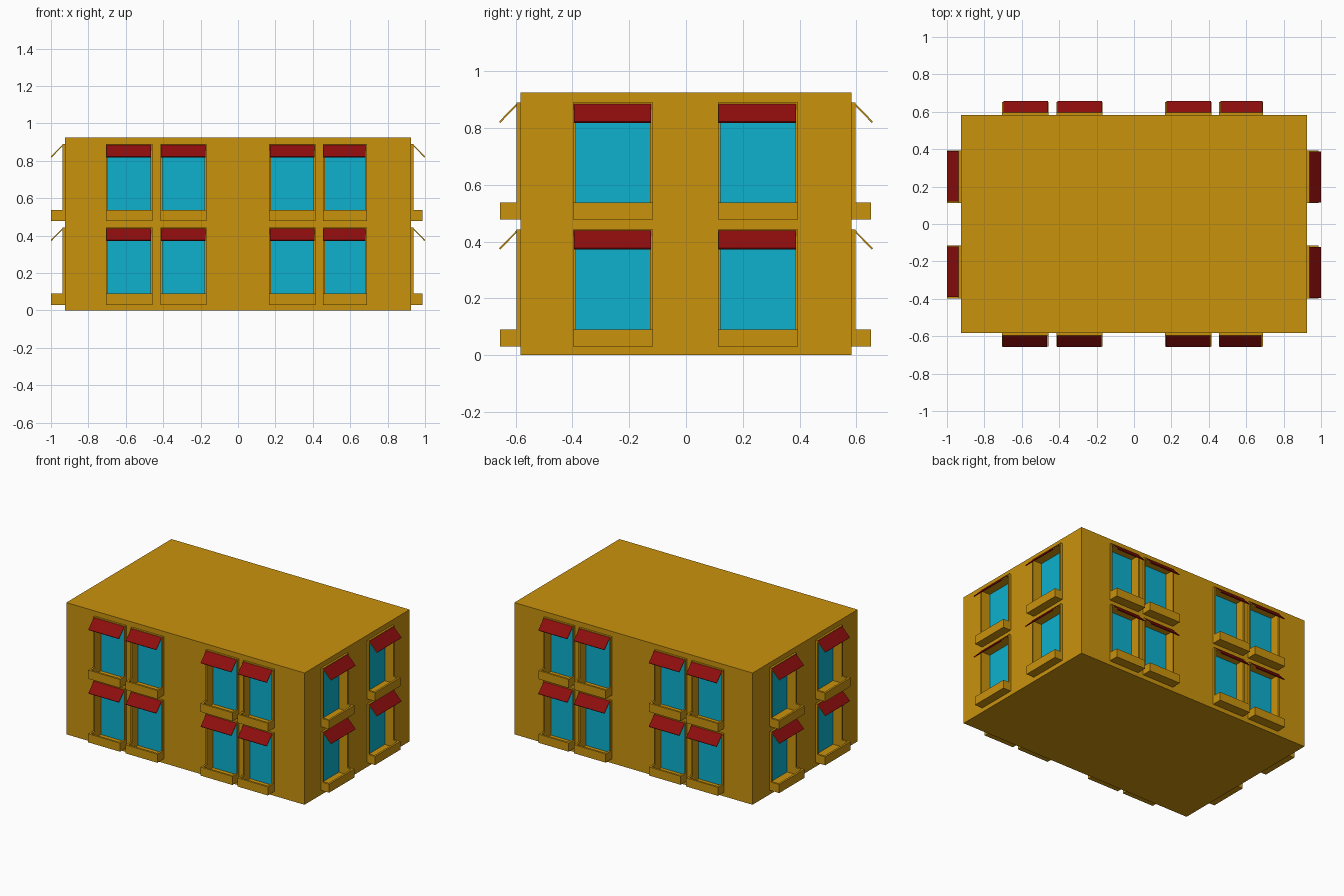
import bpy, bmesh, math
from mathutils import Matrix, Vector

if "Cube" in bpy.data.objects:
    bpy.data.objects.remove(bpy.data.objects["Cube"])


def mat(name, col):
    m = bpy.data.materials.new(name)
    m.diffuse_color = (*col, 1)
    m.use_nodes = True
    m.node_tree.nodes["Principled BSDF"].inputs["Base Color"].default_value = m.diffuse_color
    return m


GOLD = mat("ochre wall", (0.59, 0.29, 0.004))
BLUE = mat("window blue", (0.004, 0.44, 0.62))
RED = mat("awning red", (0.27, 0.004, 0.004))

HX, HY, H = 0.925, 0.583, 0.925
RECESS, PROUD, T = 0.06, 0.014, 0.01


def add_box(bm, lo, hi):
    c = [(a + b) / 2 for a, b in zip(lo, hi)]
    s = [b - a for a, b in zip(lo, hi)]
    bmesh.ops.create_cube(bm, size=1, matrix=Matrix.Translation(c) @ Matrix.Diagonal((*s, 1)))


def finish(bm, name, mats, rot=None):
    if rot is not None:
        bmesh.ops.transform(bm, matrix=rot, verts=bm.verts)
    bmesh.ops.recalc_face_normals(bm, faces=bm.faces)
    me = bpy.data.meshes.new(name)
    bm.to_mesh(me)
    bm.free()
    for m in mats:
        me.materials.append(m)
    ob = bpy.data.objects.new(name, me)
    bpy.context.collection.objects.link(ob)
    return ob


def boxes(name, m, parts, rot):
    bm = bmesh.new()
    for lo, hi in parts:
        add_box(bm, lo, hi)
    return finish(bm, name, [m], rot)


def awning(u0, u1, d, z1, rot):
    # sloping slab: red faces, ochre ends
    bm = bmesh.new()
    prof = [(d + 0.01, z1), (d + 0.075, z1 - 0.066), (d + 0.071, z1 - 0.071), (d + 0.01, z1 - 0.008)]
    a = [bm.verts.new((u0, -p, z)) for p, z in prof]
    b = [bm.verts.new((u1, -p, z)) for p, z in prof]
    bm.faces.new(a).material_index = 1
    bm.faces.new(b[::-1]).material_index = 1
    for i in range(4):
        j = (i + 1) % 4
        bm.faces.new((a[i], a[j], b[j], b[i]))
    finish(bm, "awning", [RED, GOLD], rot)


cut = bmesh.new()


def window(u0, u1, z0, z1, d, depth, rot):
    i0, i1, zb, zt = u0 + T, u1 - T, z0 + T, z1 - T
    # recess to be cut in the wall
    tmp = bmesh.new()
    add_box(tmp, (i0, -d - 0.05, zb), (i1, -d + RECESS, zt))
    bmesh.ops.transform(tmp, matrix=rot, verts=tmp.verts)
    me = bpy.data.meshes.new("tmp")
    tmp.to_mesh(me)
    tmp.free()
    cut.from_mesh(me)
    bpy.data.meshes.remove(me)
    # pane at the back of the recess
    boxes("window_pane", BLUE, [((i0, -d + RECESS - 0.006, zb), (i1, -d + RECESS + 0.002, zt))], rot)
    # raised frame around the opening
    y0, y1 = -d - PROUD, -d + 0.001
    boxes("window_frame", GOLD, [
        ((u0, y0, z0), (i0, y1, z1)), ((i1, y0, z0), (u1, y1, z1)),
        ((i0, y0, zt), (i1, y1, z1)), ((i0, y0, z0), (i1, y1, zb))], rot)
    # open planter in front of the sill
    f, w, top = -d - depth, 0.014, z0 + 0.06
    boxes("planter", GOLD, [
        ((u0, f, z0), (u1, f + w, top)),
        ((u0, f + w, z0), (u0 + w, y0, top)), ((u1 - w, f + w, z0), (u1, y0, top)),
        ((u0 + w, f + w, z0), (u1 - w, y0, zb))], rot)
    awning(u0 + 0.003, u1 - 0.007, d, z1, rot)


LONG = [(-0.705, -0.458), (-0.415, -0.168), (0.167, 0.415), (0.455, 0.69)]
SHORT = [(-0.398, -0.116), (0.112, 0.394)]
LONG_BACK = [(-b, -a) for a, b in LONG]
SHORT_LEFT = [(-b, -a) for a, b in SHORT]

# four walls, two storeys: front, right, back, left
for ang, cols, d, depth in ((0, LONG, HY, 0.072), (90, SHORT, HX, 0.061),
                            (180, LONG_BACK, HY, 0.069), (-90, SHORT_LEFT, HX, 0.075)):
    rot = Matrix.Rotation(math.radians(ang), 4, 'Z')
    for u0, u1 in cols:
        for z0, z1 in ((0.03, 0.443), (0.477, 0.889)):
            window(u0, u1, z0, z1, d, depth, rot)

# main block with the recesses cut out
cutter = finish(cut, "recess_cutter", [GOLD])
cutter.hide_render = True
cutter.hide_viewport = True
bm = bmesh.new()
add_box(bm, (-HX, -HY, 0), (HX, HY, H))
block = finish(bm, "building_block", [GOLD])
mod = block.modifiers.new("recesses", 'BOOLEAN')
mod.operation = 'DIFFERENCE'
mod.solver = 'EXACT'
mod.object = cutter
bpy.context.view_layer.update()
dg = bpy.context.evaluated_depsgraph_get()
block_mesh = bpy.data.meshes.new_from_object(block.evaluated_get(dg))
block.modifiers.clear()
block.data = block_mesh
bpy.data.objects.remove(cutter)
